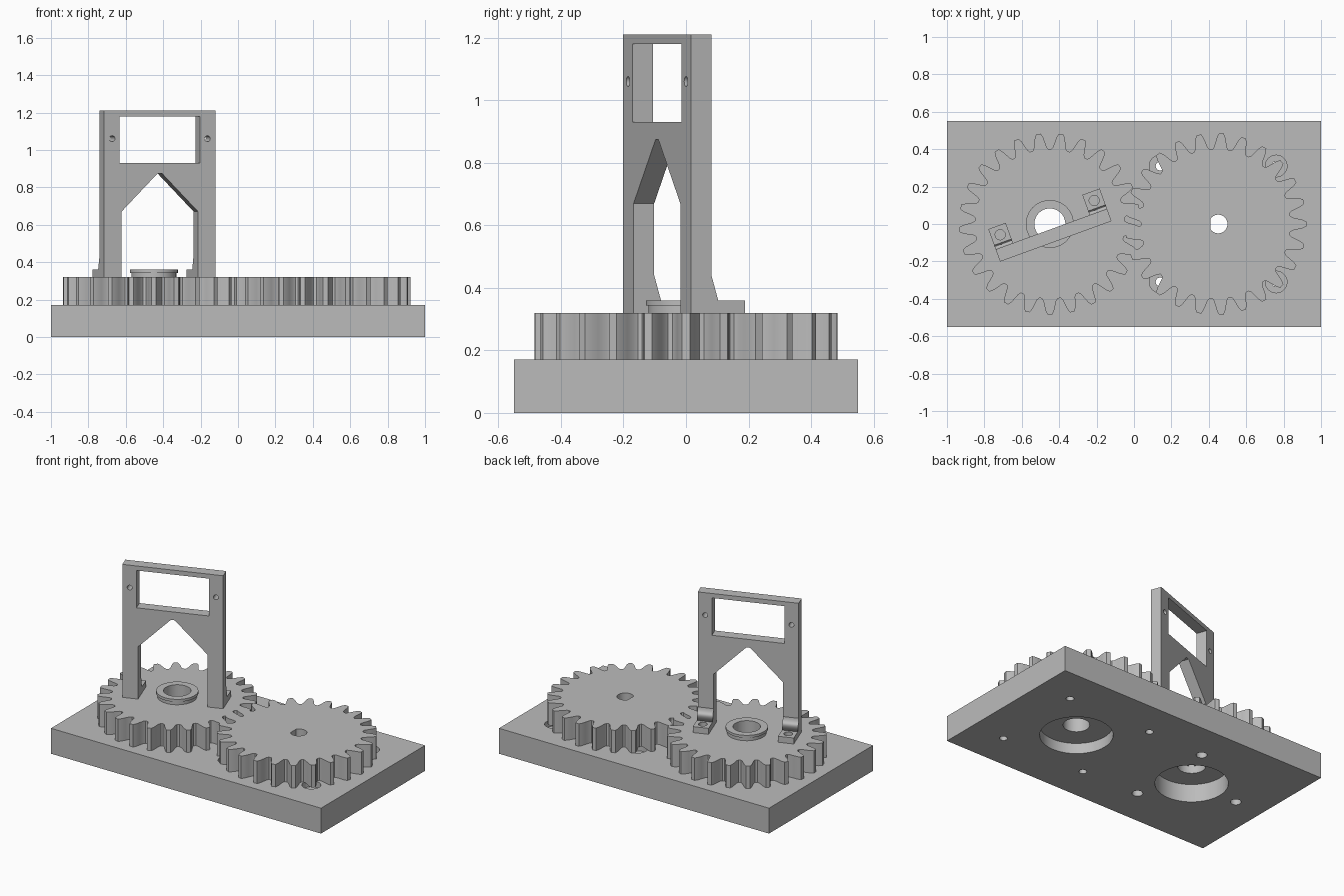
import bpy, bmesh, math
from math import cos, sin, pi, radians
from mathutils import Vector

old = bpy.data.objects.get("Cube")
if old:
    bpy.data.objects.remove(old, do_unlink=True)

grey = bpy.data.materials.new("plain grey")
grey.use_nodes = True
grey.diffuse_color = (0.5, 0.5, 0.5, 1)
grey.node_tree.nodes["Principled BSDF"].inputs["Base Color"].default_value = (0.5, 0.5, 0.5, 1)


def circle(x, y, r, n=48):
    return [(x + r * cos(2 * pi * i / n), y + r * sin(2 * pi * i / n)) for i in range(n)]


def rect(x0, x1, y0, y1):
    return [(x0, y0), (x1, y0), (x1, y1), (x0, y1)]


def extrude(name, loops, depth, loc=(0, 0, 0), rot=(0, 0, 0)):
    """Outline with holes, extruded evenly about its own plane."""
    curve = bpy.data.curves.new(name, "CURVE")
    curve.dimensions = "2D"
    curve.fill_mode = "BOTH"
    curve.extrude = depth / 2
    for loop in loops:
        spline = curve.splines.new("POLY")
        spline.points.add(len(loop) - 1)
        for point, (x, y) in zip(spline.points, loop):
            point.co = (x, y, 0, 1)
        spline.use_cyclic_u = True
    temp = bpy.data.objects.new(name + "_outline", curve)
    bpy.context.collection.objects.link(temp)
    deps = bpy.context.evaluated_depsgraph_get()
    mesh = bpy.data.meshes.new_from_object(temp.evaluated_get(deps))
    bpy.data.objects.remove(temp, do_unlink=True)

    bm = bmesh.new()
    bm.from_mesh(mesh)
    bmesh.ops.remove_doubles(bm, verts=bm.verts, dist=1e-5)
    bmesh.ops.recalc_face_normals(bm, faces=bm.faces)
    bm.to_mesh(mesh)
    bm.free()
    mesh.materials.clear()
    mesh.materials.append(grey)
    obj = bpy.data.objects.new(name, mesh)
    obj.location = loc
    obj.rotation_euler = rot
    bpy.context.collection.objects.link(obj)
    return obj


def layer(name, loops, z0, z1):
    return extrude(name, loops, z1 - z0, (0, 0, (z0 + z1) / 2))


def cut(target, cutter):
    cutter.hide_render = True
    mod = target.modifiers.new("cut", "BOOLEAN")
    mod.operation = "DIFFERENCE"
    mod.solver = "EXACT"
    mod.object = cutter
    bpy.context.view_layer.objects.active = target
    bpy.ops.object.modifier_apply(modifier=mod.name)
    bpy.data.objects.remove(cutter, do_unlink=True)


def smooth(obj):
    bpy.ops.object.select_all(action="DESELECT")
    obj.select_set(True)
    bpy.context.view_layer.objects.active = obj
    bpy.ops.object.shade_smooth_by_angle(angle=radians(25))


AXLE = 0.45
TOP, GEAR_TOP = 0.17, 0.32

# Base block with axle holes and screw holes
corners = [(AXLE + sx * 0.31, sy * 0.31) for sx in (-1, 1) for sy in (-1, 1)]
ring = [(-AXLE + 0.345 * cos(radians(a)), 0.345 * sin(radians(a))) for a in (60, 180, 300)]
holes = [circle(-AXLE, 0, 0.085), circle(AXLE, 0, 0.08)]
holes += [circle(x, y, 0.024, 24) for x, y in corners]
holes += [circle(x, y, 0.033, 24) for x, y in ring]
base = layer("base_block", [rect(-1, 1, -0.55, 0.55)] + holes, 0, TOP)

# Bearing pockets below, screw head recesses above
cut(base, layer("pocket_cutter", [circle(AXLE, 0, 0.22)], -0.1, 0.07))
cut(base, layer("pocket_cutter", [circle(-AXLE, 0, 0.22)], -0.1, 0.12))
for x, y in corners:
    cut(base, layer("recess_cutter", [circle(x, y, 0.058, 32)], 0.13, 0.3))
smooth(base)


# Spur gears
def gear_outline(cx, phase, teeth=25):
    flank = [(0.40, 0.107), (0.412, 0.084), (0.44, 0.064), (0.465, 0.048), (0.485, 0.026)]
    tooth = [(r, -a) for r, a in flank] + [(r, a) for r, a in reversed(flank)]
    pts = []
    for i in range(teeth):
        mid = phase + 2 * pi * i / teeth
        pts += [(cx + r * cos(mid + a), r * sin(mid + a)) for r, a in tooth]
    return pts


bore = circle(-AXLE, 0, 0.083)
d_hole = [(max(x, AXLE - 0.04), y) for x, y in circle(AXLE, 0, 0.05, 40)]
d_hole = [p for i, p in enumerate(d_hole)
          if p[0] > AXLE - 0.0399 or d_hole[i - 1][0] != p[0]
          or d_hole[(i + 1) % len(d_hole)][0] != p[0]]
smooth(layer("bracket_gear", [gear_outline(-AXLE, -pi / 2), bore], TOP, GEAR_TOP))
smooth(layer("drive_gear", [gear_outline(AXLE - 0.013, 0), d_hole], TOP, GEAR_TOP))

# Collar around the bore
smooth(layer("collar_neck", [circle(-AXLE, 0, 0.12), bore], GEAR_TOP, 0.343))
smooth(layer("collar_flange", [circle(-AXLE, 0, 0.128), bore], 0.343, 0.36))

# Upright bracket: legs, arch, window and screw holes
TURN = radians(20)
origin = Vector((-0.43, -0.06, 0))
along = Vector((cos(TURN), sin(TURN), 0))
back = Vector((-sin(TURN), cos(TURN), 0))
W, LEG, T = 0.317, 0.218, 0.07
half = [(0.012, 0.875), (LEG, 0.67), (LEG, GEAR_TOP), (W, GEAR_TOP), (W, 1.21)]
outline = half + [(-x, z) for x, z in reversed(half)]
window = rect(-0.228, 0.228, 0.93, 1.18)
screws = [circle(s * 0.271, 1.06, 0.016, 24) for s in (-1, 1)]
smooth(extrude("bracket_frame", [outline, window] + screws, T, origin, (pi / 2, 0, TURN)))

# Bracket feet with bolt holes and sloped webs
for side, s in (("left", 1), ("right", -1)):
    spot = origin + along * (s * (W + LEG) / 2)
    pad = [rect(-(W - LEG) / 2, (W - LEG) / 2, T / 2, 0.15), circle(0, 0.1, 0.027, 24)]
    smooth(extrude(side + "_foot", pad, 0.04, spot + Vector((0, 0, 0.34)), (0, 0, TURN)))
    web = [(T / 2, 0.36), (0.058, 0.36), (T / 2, 0.44)]
    extrude(side + "_web", [web], W - LEG, spot, (pi / 2, 0, TURN + pi / 2))
